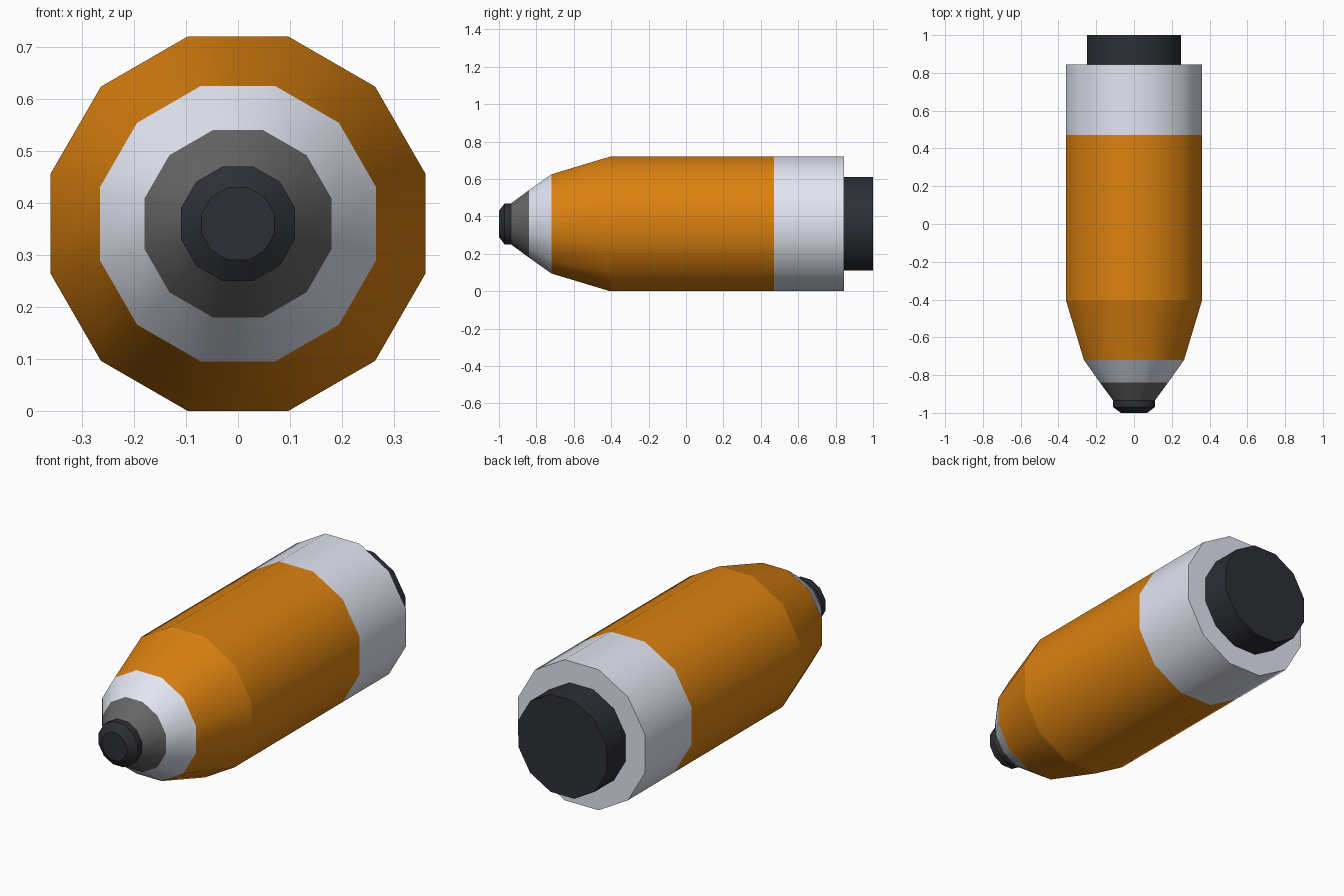
import bpy, bmesh, math

if "Cube" in bpy.data.objects:
    bpy.data.objects.remove(bpy.data.objects["Cube"])

SIDES = 12
AXIS_Z = 0.36


def material(name, rgb):
    m = bpy.data.materials.new(name)
    m.diffuse_color = (*rgb, 1)
    m.use_nodes = True
    m.node_tree.nodes["Principled BSDF"].inputs["Base Color"].default_value = m.diffuse_color
    return m


def lathe(name, profile, mat, cap_front=False, cap_back=False):
    """Sweep (y, half height) points into a 12-sided shell along y."""
    bm = bmesh.new()
    rings = []
    for y, half in profile:
        r = half / math.cos(math.pi / SIDES)
        angles = [2 * math.pi * (k + 0.5) / SIDES for k in range(SIDES)]
        rings.append([bm.verts.new((r * math.cos(a), y, AXIS_Z + r * math.sin(a)))
                      for a in angles])
    for a, b in zip(rings, rings[1:]):
        for j in range(SIDES):
            k = (j + 1) % SIDES
            bm.faces.new((a[j], b[j], b[k], a[k]))
    if cap_front:
        bm.faces.new(rings[0])
    if cap_back:
        bm.faces.new(rings[-1][::-1])
    mesh = bpy.data.meshes.new(name)
    bm.to_mesh(mesh)
    bm.free()
    mesh.materials.append(mat)
    obj = bpy.data.objects.new(name, mesh)
    bpy.context.collection.objects.link(obj)
    bpy.ops.object.select_all(action='DESELECT')
    obj.select_set(True)
    bpy.context.view_layer.objects.active = obj
    bpy.ops.object.shade_smooth_by_angle(angle=math.radians(35))
    return obj


orange = material("orange", (0.71, 0.22, 0.005))
white = material("pale_grey", (0.76, 0.78, 0.88))
grey = material("mid_grey", (0.13, 0.13, 0.13))
dark = material("dark_grey", (0.026, 0.028, 0.036))

# Nose, from the tip backwards
lathe("tip", [(-1.0, 0.07), (-0.97, 0.11), (-0.935, 0.11)], dark, cap_front=True)
lathe("tip_collar", [(-0.935, 0.11), (-0.84, 0.18)], grey)
lathe("nose_band", [(-0.84, 0.18), (-0.72, 0.265)], white)
lathe("nose_cone", [(-0.72, 0.265), (-0.405, 0.36)], orange)

# Main barrel and rear band with its stepped back face
lathe("barrel", [(-0.405, 0.36), (0.47, 0.36)], orange)
lathe("rear_band", [(0.47, 0.36), (0.845, 0.36), (0.845, 0.25)], white)

# Rear plug
lathe("rear_plug", [(0.845, 0.25), (1.0, 0.25)], dark, cap_back=True)
